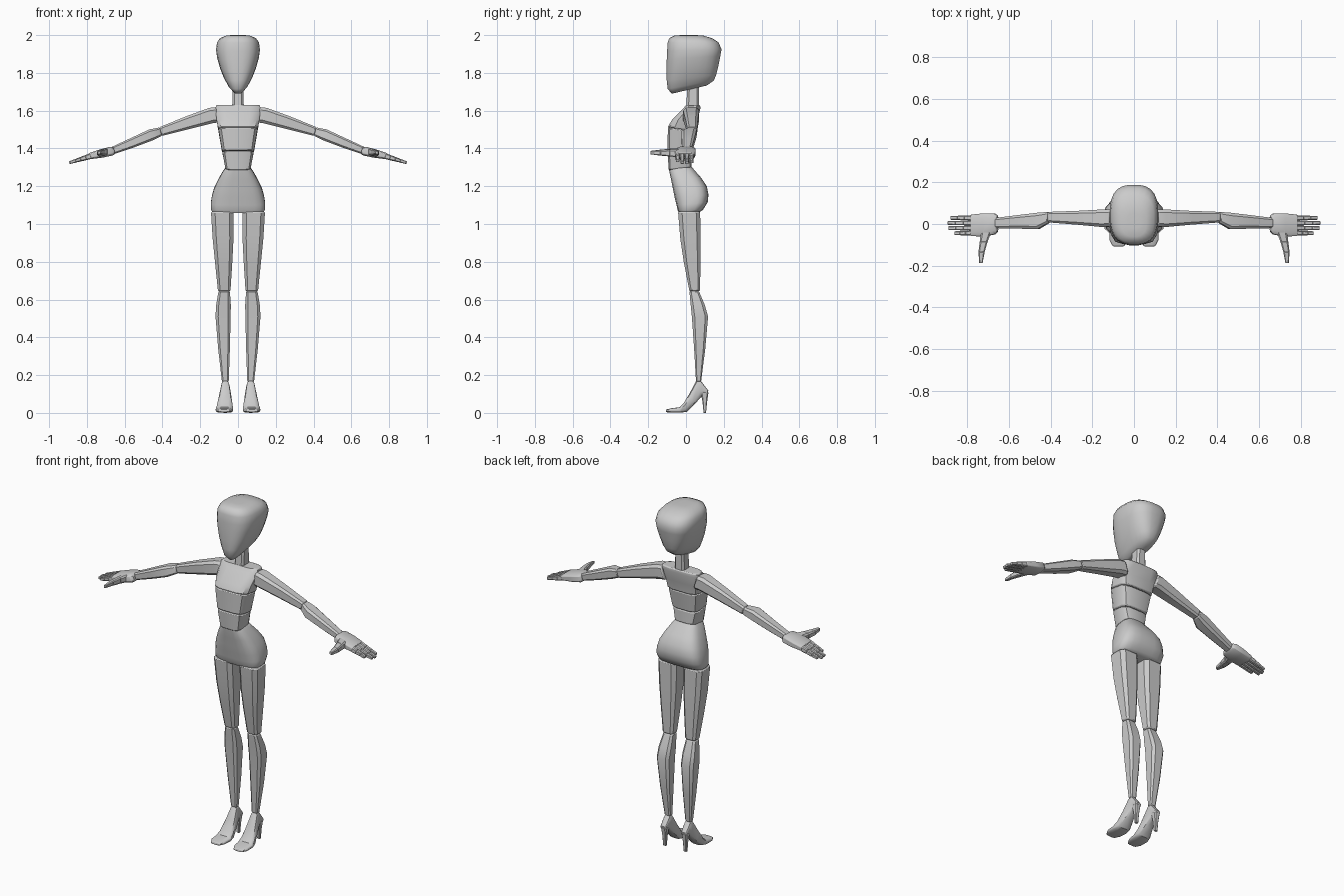
import bpy, bmesh, math
from mathutils import Vector


def across_z(x, w, front, back):
    """Ring for upright parts: centre x, half width, front and back (y, z)."""
    a, b = Vector((0, *front)), Vector((0, *back))
    return (a + b) / 2 + Vector((x, 0, 0)), Vector((w, 0, 0)), (b - a) / 2


def across_x(x, z, y0, y1, h):
    """Ring for arm parts: position along x, height, y range, half thickness."""
    return Vector((x, (y0 + y1) / 2, z)), Vector((0, (y1 - y0) / 2, 0)), Vector((h * .3, 0, h))


def section(n, power):
    pts = []
    for i in range(n):
        a = 2 * math.pi * (i + .5) / n
        c, s = math.cos(a), math.sin(a)
        pts.append((math.copysign(abs(c) ** (2 / power), c),
                    math.copysign(abs(s) ** (2 / power), s)))
    m = max(p[0] for p in pts)
    return [(p[0] / m, p[1] / m) for p in pts]


def part(name, segments, n=8, power=4, mirror=False, bevel=.006, angle=35):
    """Loft every list of rings in segments into one object."""
    bm = bmesh.new()
    prof = section(n, power)
    for rings in segments:
        loops = [[bm.verts.new(c + u * p + v * q) for p, q in prof] for c, u, v in rings]
        for a, b in zip(loops, loops[1:]):
            for i in range(n):
                j = (i + 1) % n
                bm.faces.new((a[i], a[j], b[j], b[i]))
        bm.faces.new(loops[0][::-1])
        bm.faces.new(loops[-1])
    bmesh.ops.recalc_face_normals(bm, faces=bm.faces)
    me = bpy.data.meshes.new(name)
    bm.to_mesh(me)
    bm.free()
    ob = bpy.data.objects.new(name, me)
    bpy.context.collection.objects.link(ob)
    bpy.ops.object.select_all(action='DESELECT')
    ob.select_set(True)
    bpy.context.view_layer.objects.active = ob
    bpy.ops.object.shade_smooth_by_angle(angle=math.radians(angle))
    if mirror:
        ob.modifiers.new("Mirror", 'MIRROR').use_mirror_merge = False
    if bevel:
        b = ob.modifiers.new("Bevel", 'BEVEL')
        b.width, b.segments = bevel, 2
        b.limit_method, b.angle_limit = 'ANGLE', math.radians(55)
    return ob


def body(rows, x=0):
    return [across_z(x, w, (yf, zf), (yb, zb)) for w, yf, zf, yb, zb in rows]


# head
part("head", [body([
    (.028, -.075, 1.69, .11, 1.733), (.052, -.097, 1.715, .148, 1.76),
    (.074, -.102, 1.76, .16, 1.79), (.094, -.103, 1.81, .172, 1.84),
    (.110, -.102, 1.87, .182, 1.89), (.116, -.100, 1.915, .188, 1.925),
    (.111, -.097, 1.96, .172, 1.962), (.095, -.088, 1.985, .14, 1.983),
    (.060, -.06, 1.998, .09, 1.998), (.03, -.02, 2.0, .05, 2.0)])],
    n=24, power=2.7, bevel=0, angle=60)

# neck
part("neck", [body([(.031, 0, 1.60, .07, 1.61), (.028, .008, 1.74, .07, 1.74)])])

# torso blocks
part("chest", [body([(.105, -.097, 1.512, .052, 1.49), (.113, -.075, 1.55, .06, 1.55),
                     (.12, -.015, 1.61, .076, 1.61), (.115, .0, 1.63, .075, 1.63)])], n=12)
part("ribs", [body([(.084, -.098, 1.39, .03, 1.375), (.104, -.096, 1.512, .046, 1.488)])], n=12)
part("waist", [body([(.066, -.092, 1.285, .03, 1.30), (.083, -.097, 1.388, .025, 1.373)])], n=12)

# hips
part("hips", [body([
    (.132, -.036, 1.058, .07, 1.062), (.143, -.045, 1.075, .09, 1.075),
    (.144, -.05, 1.10, .115, 1.115), (.138, -.06, 1.14, .119, 1.155),
    (.126, -.068, 1.18, .11, 1.20), (.103, -.078, 1.23, .08, 1.245),
    (.078, -.088, 1.275, .042, 1.288), (.066, -.09, 1.29, .03, 1.303)])],
    n=20, power=3.2, bevel=0, angle=50)

# legs
part("thigh", [[across_z(x, w, (yf, z), (yb, z)) for x, w, yf, yb, z in [
    (.083, .060, -.042, .075, 1.065), (.079, .055, -.03, .077, .92),
    (.076, .046, -.012, .077, .80), (.073, .033, .018, .074, .645)]]], mirror=True)
part("calf", [[across_z(x, w, (yf, z), (yb, z)) for x, w, yf, yb, z in [
    (.073, .030, .018, .068, .645), (.077, .039, .025, .10, .57),
    (.079, .040, .031, .117, .51), (.074, .031, .043, .102, .34),
    (.067, .018, .053, .080, .165)]]], mirror=True)

# high-heeled shoes: foot lofted from toe to heel, plus the heel spike
part("shoe", [[across_z(x, w, bottom, top) for x, w, bottom, top in [
    (.074, .028, (-.108, .004), (-.105, .018)), (.074, .043, (-.08, .002), (-.075, .025)),
    (.072, .046, (-.03, .001), (-.033, .030)), (.070, .042, (.005, .006), (-.012, .052)),
    (.068, .033, (.045, .045), (.02, .105)), (.067, .022, (.085, .090), (.053, .168)),
    (.067, .020, (.098, .098), (.078, .170)), (.067, .018, (.115, .10), (.118, .118))]]],
    n=12, power=3.2, mirror=True, bevel=.003)
part("heel_spike", [[across_z(.067, .009, (.093, 0), (.106, 0)),
                     across_z(.067, .012, (.087, .06), (.112, .06)),
                     across_z(.067, .018, (.078, .108), (.119, .108))]],
     mirror=True, bevel=.002)

# arms
part("upper_arm", [[across_x(*r) for r in [
    (.105, 1.578, -.01, .07, .040), (.14, 1.575, -.015, .07, .040),
    (.27, 1.535, -.003, .063, .033), (.41, 1.489, .008, .058, .023)]]], mirror=True)
part("forearm", [[across_x(*r) for r in [
    (.408, 1.489, .006, .058, .022), (.46, 1.472, -.025, .054, .029),
    (.56, 1.43, -.022, .042, .025), (.665, 1.388, -.02, .029, .019)]]], mirror=True)

# hands
part("palm", [[across_x(*r) for r in [
    (.655, 1.39, -.035, .04, .018), (.67, 1.386, -.05, .05, .023),
    (.72, 1.374, -.060, .051, .022), (.782, 1.36, -.058, .045, .016)]]],
    mirror=True, bevel=.004)

fingers = []
for k, reach in enumerate((.86, .89, .893, .88)):
    y = -.044 + k * .0245
    for s in range(3):
        ring = []
        for t in (s / 3, (s + 1) / 3):
            x = .778 + (reach - .778) * t
            w = .012 - .003 * t
            ring.append(across_x(x, 1.36 - (x - .778) * .31, y - w, y + w, .015 - .008 * t))
        fingers.append(ring)
part("fingers", fingers, mirror=True, bevel=.002)

# thumb, three blocks pointing forward
thumb = []
stops = [(.708, -.03, .026, .022), (.722, -.085, .019, .018),
         (.732, -.135, .015, .014), (.735, -.188, .008, .008)]
for a, b in zip(stops, stops[1:]):
    thumb.append([(Vector((x, y, 1.378)), Vector((w, 0, -.2 * w)), Vector((0, 0, h)))
                  for x, y, w, h in (a, b)])
part("thumb", thumb, mirror=True, bevel=.002)
